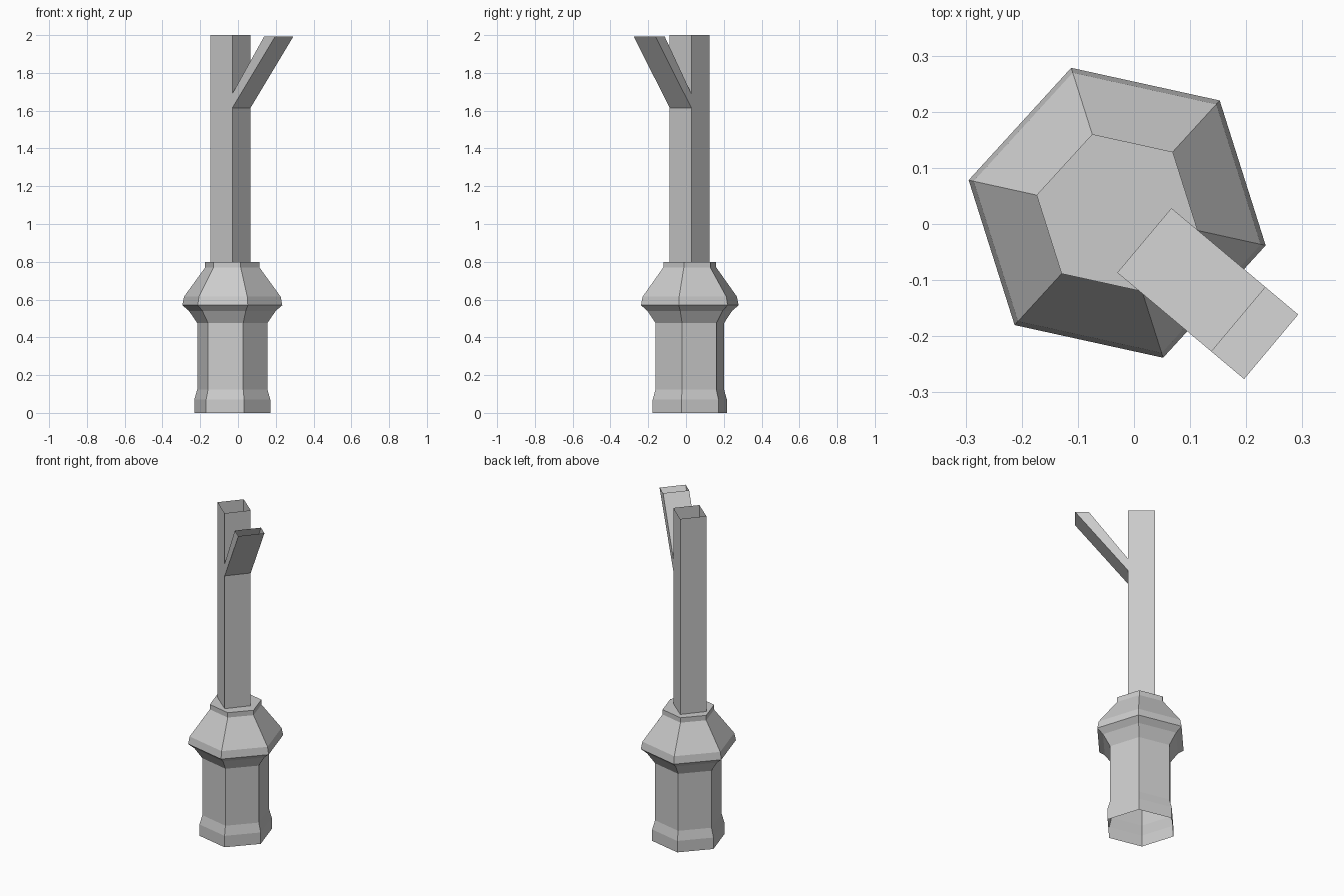
import bpy, bmesh
from math import radians, sin, cos
from mathutils import Matrix, Vector

cube = bpy.data.objects.get("Cube")
if cube:
    bpy.data.objects.remove(cube)

grey = bpy.data.materials.new("grey")
grey.use_nodes = True
grey.diffuse_color = (0.6, 0.6, 0.6, 1)
grey.node_tree.nodes["Principled BSDF"].inputs["Base Color"].default_value = (0.6, 0.6, 0.6, 1)


def loft(name, rings, location, turn, cap_top=False):
    """Join rings of points into an open tube, optionally closed at the top."""
    bm = bmesh.new()
    loops = [[bm.verts.new(p) for p in ring] for ring in rings]
    for low, high in zip(loops, loops[1:]):
        n = len(low)
        for i in range(n):
            j = (i + 1) % n
            bm.faces.new((low[i], low[j], high[j], high[i]))
    if cap_top:
        bm.faces.new(loops[-1])
    mesh = bpy.data.meshes.new(name)
    bm.to_mesh(mesh)
    bm.free()
    mesh.materials.append(grey)
    obj = bpy.data.objects.new(name, mesh)
    obj.matrix_world = Matrix.Translation(location) @ Matrix.Rotation(radians(turn), 4, "Z")
    bpy.context.collection.objects.link(obj)
    return obj


def hexagon(r, z):
    return [Vector((r * cos(radians(60 * i)), r * sin(radians(60 * i)), z)) for i in range(6)]


# Six-sided hollow handle: flared foot, straight grip, bulging collar and lip
profile = [(0.206, 0), (0.206, 0.07), (0.19, 0.125), (0.19, 0.475), (0.235, 0.54),
           (0.271, 0.57), (0.262, 0.615), (0.147, 0.77), (0.147, 0.8)]
loft("hexagonal_handle", [hexagon(r, z) for r, z in profile], (-0.03, 0.02, 0), -12.4, True)

# Square hollow post, open at the top
h = 0.075
centre = (-0.039, 0.019, 0)
corners = [(-h, -h), (h, -h), (h, h), (-h, h)]
loft("square_post", [[(x, y, z) for x, y in corners] for z in (0.8, 2)], centre, -40)

# Slanted branch leaving one face of the post, cut level at its open end
root = [(h, -h, 1.615), (h, h, 1.615), (h, h, 1.69), (h, -h, 1.69)]
outer, inner = h + 0.295, h + 0.219
tip = [(outer, -h, 1.992), (outer, h, 1.992), (inner, h, 1.992), (inner, -h, 1.992)]
branch = loft("slanted_branch", [root, tip], centre, -40)

# Consistent outward normals on the branch
bm = bmesh.new()
bm.from_mesh(branch.data)
bmesh.ops.recalc_face_normals(bm, faces=bm.faces)
bm.to_mesh(branch.data)
bm.free()
